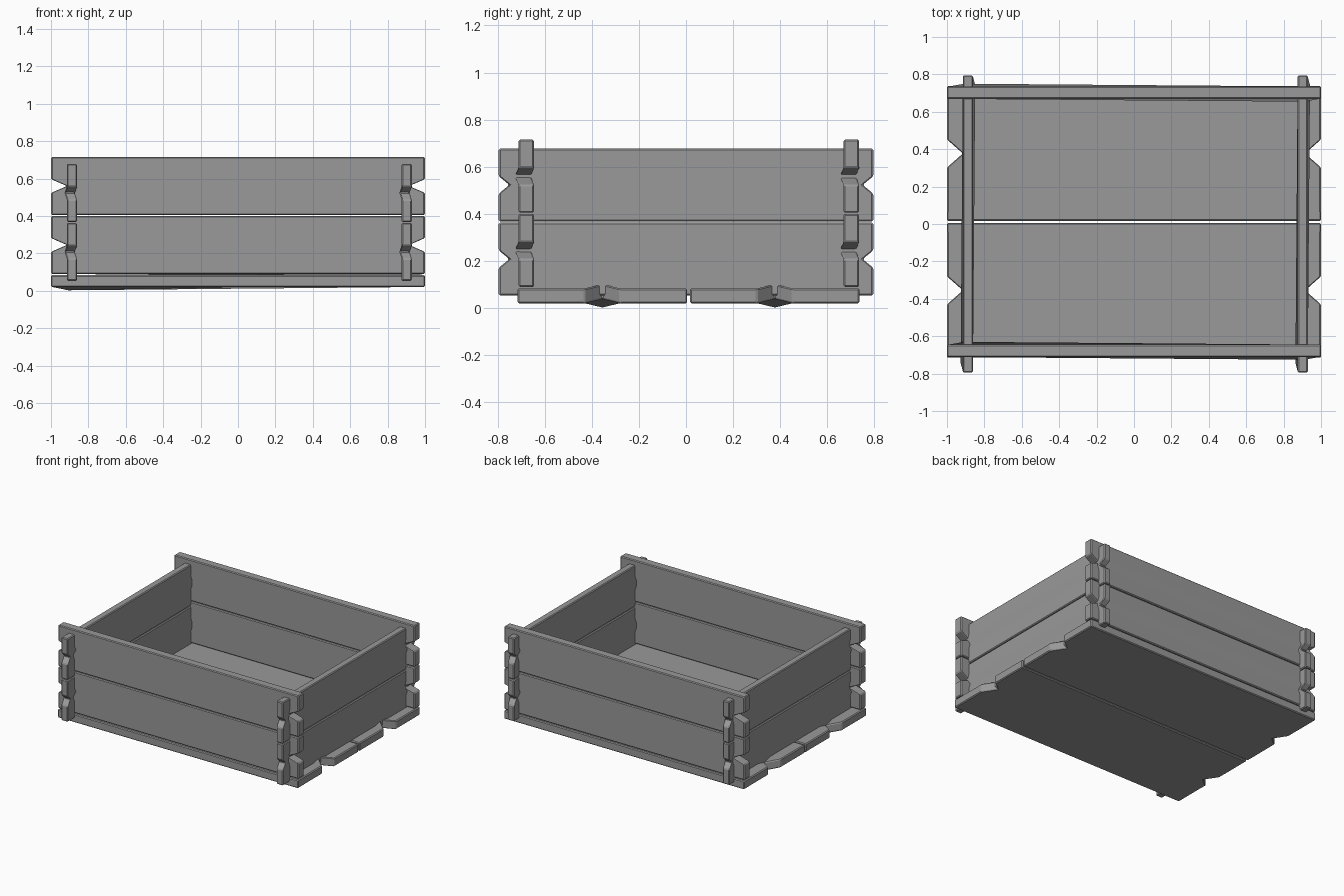
import bpy, bmesh
from mathutils import Matrix, Vector

cube = bpy.data.objects.get("Cube")
if cube:
    bpy.data.objects.remove(cube, do_unlink=True)

grey = bpy.data.materials.new("crate_grey")
grey.use_nodes = True
color = (0.32, 0.32, 0.32, 1)
grey.diffuse_color = color
grey.node_tree.nodes["Principled BSDF"].inputs["Base Color"].default_value = color

X, Y, Z = Vector((1, 0, 0)), Vector((0, 1, 0)), Vector((0, 0, 1))


def plank(name, axes, center, size, notch, depth, shift):
    """Board with a V notch in each end; the notch tips lean opposite ways."""
    hl, hw, ht = (s / 2 for s in size)
    bm = bmesh.new()
    rings = []
    for y in (-hw, -notch, 0, notch, hw):
        tip = y == 0
        x, lean = (hl - depth, shift) if tip else (hl, 0)
        rings.append([bm.verts.new((sx * x, y, sz * ht + sx * lean))
                      for sx, sz in ((-1, -1), (1, -1), (1, 1), (-1, 1))])
    for a, b in zip(rings, rings[1:]):
        for i in range(4):
            j = (i + 1) % 4
            bm.faces.new((a[i], a[j], b[j], b[i]))
    bm.faces.new(rings[0])
    bm.faces.new(rings[-1])
    bmesh.ops.recalc_face_normals(bm, faces=bm.faces)
    # Length, width and thickness directions become matrix columns
    turn = Matrix(axes).transposed().to_4x4()
    bm.transform(Matrix.Translation(center) @ turn)
    mesh = bpy.data.meshes.new(name)
    bm.to_mesh(mesh)
    bm.free()
    mesh.materials.append(grey)
    obj = bpy.data.objects.new(name, mesh)
    bpy.context.collection.objects.link(obj)
    bevel = obj.modifiers.new("worn_edges", "BEVEL")
    bevel.width = 0.006
    bevel.segments = 1
    bevel.limit_method = "ANGLE"
    bevel.angle_limit = 0.6


# Floor boards
for side, y in (("front", -0.355), ("back", 0.377)):
    plank("floor_board_" + side, (X, Y, Z), (0, y, 0.052),
          (2, 0.72, 0.063), 0.075, 0.085, 0.018)

# Stacked wall boards
for i, level in enumerate(("lower", "upper")):
    for side, y in (("front", -0.678), ("back", 0.702)):
        plank(f"{side}_board_{level}", (X, Z, -Y), (0, y, 0.245 + 0.315 * i),
              (2, 0.31, 0.066), 0.037, 0.085, 0.015)
    for side, x in (("right", -0.888), ("left", 0.902)):
        plank(f"{side}_board_{level}", (Y, Z, X), (x, 0, 0.208 + 0.315 * i),
              (1.59, 0.31, 0.054), 0.037, 0.045, 0.012)
